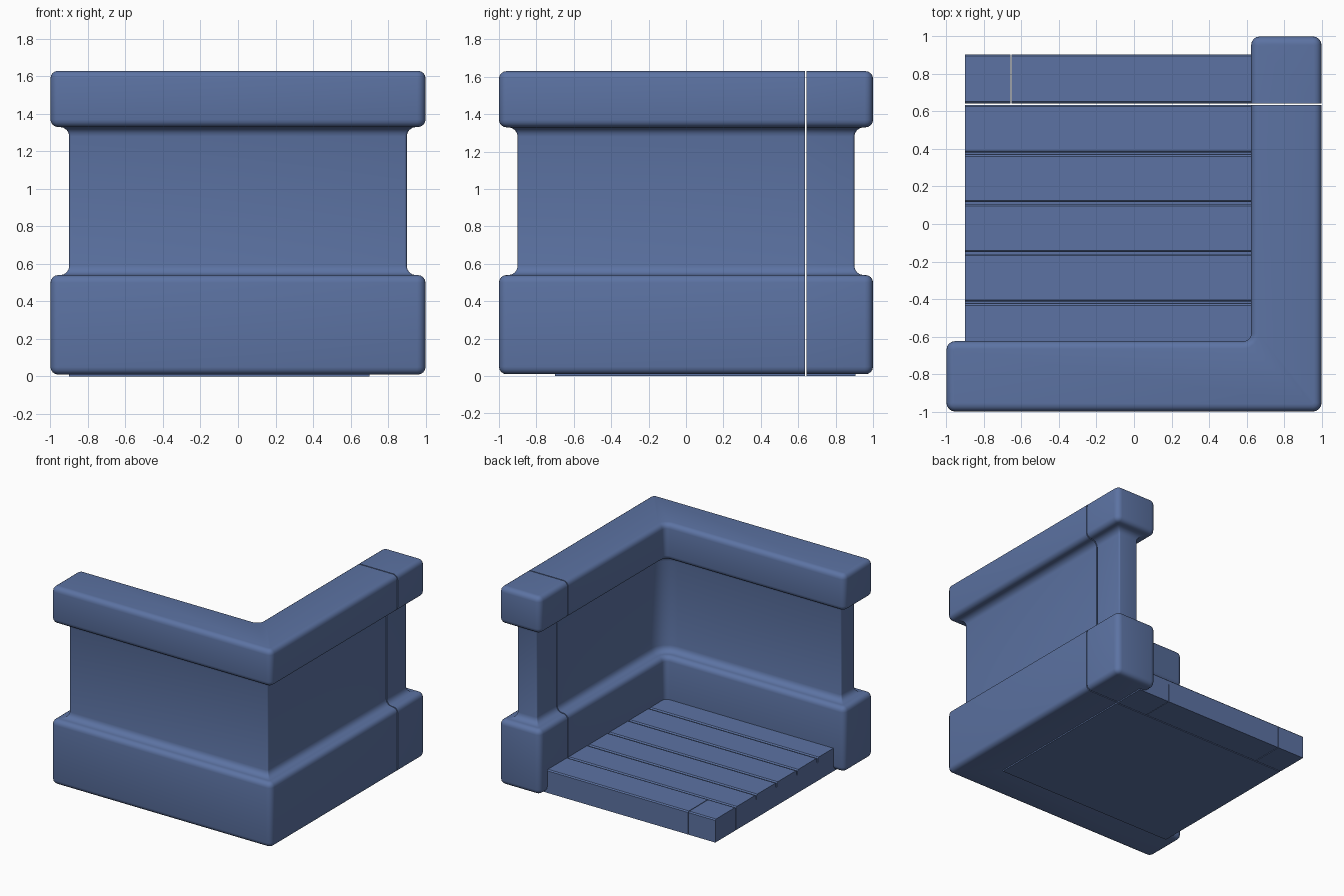
import bpy, bmesh, math
from mathutils import Vector

if "Cube" in bpy.data.objects:
    bpy.data.objects.remove(bpy.data.objects["Cube"])

mat = bpy.data.materials.new("slate blue")
mat.diffuse_color = (0.107, 0.171, 0.366, 1)
mat.use_nodes = True
mat.node_tree.nodes["Principled BSDF"].inputs["Base Color"].default_value = mat.diffuse_color

SEAM_A, SEAM_B = 0.635, 0.643      # narrow gap that splits off the end section


def finish(name, bm, smooth=False):
    bmesh.ops.recalc_face_normals(bm, faces=bm.faces)
    me = bpy.data.meshes.new(name)
    bm.to_mesh(me)
    bm.free()
    ob = bpy.data.objects.new(name, me)
    bpy.context.collection.objects.link(ob)
    me.materials.append(mat)
    if smooth:
        bpy.ops.object.select_all(action='DESELECT')
        ob.select_set(True)
        bpy.context.view_layer.objects.active = ob
        bpy.ops.object.shade_smooth_by_angle(angle=math.radians(35))
    return ob


# L-shaped plan of the parapet, counter-clockwise
PLAN = [Vector(p) for p in [(-1, -1), (1, -1), (1, 1), (.625, 1), (.625, -.625), (-1, -.625)]]


def ring(d, steps=4):
    """Plan outline inset by d with rounded corners."""
    pts = []
    for i, p in enumerate(PLAN):
        u = (p - PLAN[i - 1]).normalized()
        v = (PLAN[(i + 1) % len(PLAN)] - p).normalized()
        n = Vector((-u.y - v.y, u.x + v.x))
        convex = u.x * v.y - u.y * v.x > 0
        r = max(0.045 - d, 0.012) if convex else 0.04 + d
        c = p + n * d - u * r + v * r
        for k in range(steps + 1):
            t = k / steps * math.pi / 2
            pts.append(c - v * r * math.cos(t) + u * r * math.sin(t))
    return pts


def arc(cx, cz, r, a0, a1, n=4):
    return [(cx + r * math.cos(math.radians(a0 + (a1 - a0) * k / n)),
             cz + r * math.sin(math.radians(a0 + (a1 - a0) * k / n))) for k in range(n + 1)]


# Wall section as (inset, height): rounded base, coved wall, rounded cap
PROFILE = (arc(.04, .05, .04, 270, 180) + arc(.04, .50, .04, 180, 90)
           + arc(.05, .59, .05, -90, 0) + arc(.05, 1.28, .05, 0, 90)
           + arc(.04, 1.37, .04, 270, 180) + arc(.04, 1.59, .04, 180, 90))


def wall(name, seam, keep_front):
    bm = bmesh.new()
    rows = [[bm.verts.new((p.x, p.y, z)) for p in ring(d)] for d, z in PROFILE]
    n = len(rows[0])
    for a, b in zip(rows, rows[1:]):
        for i in range(n):
            j = (i + 1) % n
            bm.faces.new((a[i], a[j], b[j], b[i]))
    bm.faces.new(rows[0][::-1])
    bm.faces.new(rows[-1])
    cut = bmesh.ops.bisect_plane(bm, geom=bm.verts[:] + bm.edges[:] + bm.faces[:],
                                 plane_co=(0, seam, 0), plane_no=(0, 1, 0),
                                 clear_outer=keep_front, clear_inner=not keep_front)
    edges = [e for e in cut['geom_cut'] if isinstance(e, bmesh.types.BMEdge)]
    bmesh.ops.holes_fill(bm, edges=edges, sides=0)
    finish(name, bm, True)


wall("corner_wall", SEAM_A, True)
wall("wall_end_section", SEAM_B, False)


def bar(name, x0, x1, y0, y1, z0, z1, c=0.0):
    """Bar along x; c chamfers the two long top edges."""
    sec = [(y0, z0), (y1, z0), (y1, z1 - c), (y1 - c, z1), (y0 + c, z1), (y0, z1 - c)]
    if c == 0:
        sec = [(y0, z0), (y1, z0), (y1, z1), (y0, z1)]
    bm = bmesh.new()
    a = [bm.verts.new((x0, y, z)) for y, z in sec]
    b = [bm.verts.new((x1, y, z)) for y, z in sec]
    bm.faces.new(a)
    bm.faces.new(b[::-1])
    for i in range(len(sec)):
        j = (i + 1) % len(sec)
        bm.faces.new((a[i], a[j], b[j], b[i]))
    finish(name, bm)


# Floor slab: main block plus the split strip along the back
bar("floor_slab", -.9, .7, -.7, SEAM_A, 0, .15)
for i, (x0, x1) in enumerate([(-.9, -.658), (-.653, .418), (.421, .7)]):
    bar(f"floor_edge_{i + 1}", x0, x1, SEAM_B, .905, 0, .15)

# Floor planks
for i in range(5):
    y1 = SEAM_A - i * .265
    bar(f"plank_{i + 1}", -.9, .7, y1 - .254, y1, .15, .19, .009)
for i, (x0, x1) in enumerate([(-.9, -.658), (-.653, .7)]):
    bar(f"back_plank_{i + 1}", x0, x1, SEAM_B, .905, .15, .19, .009)
